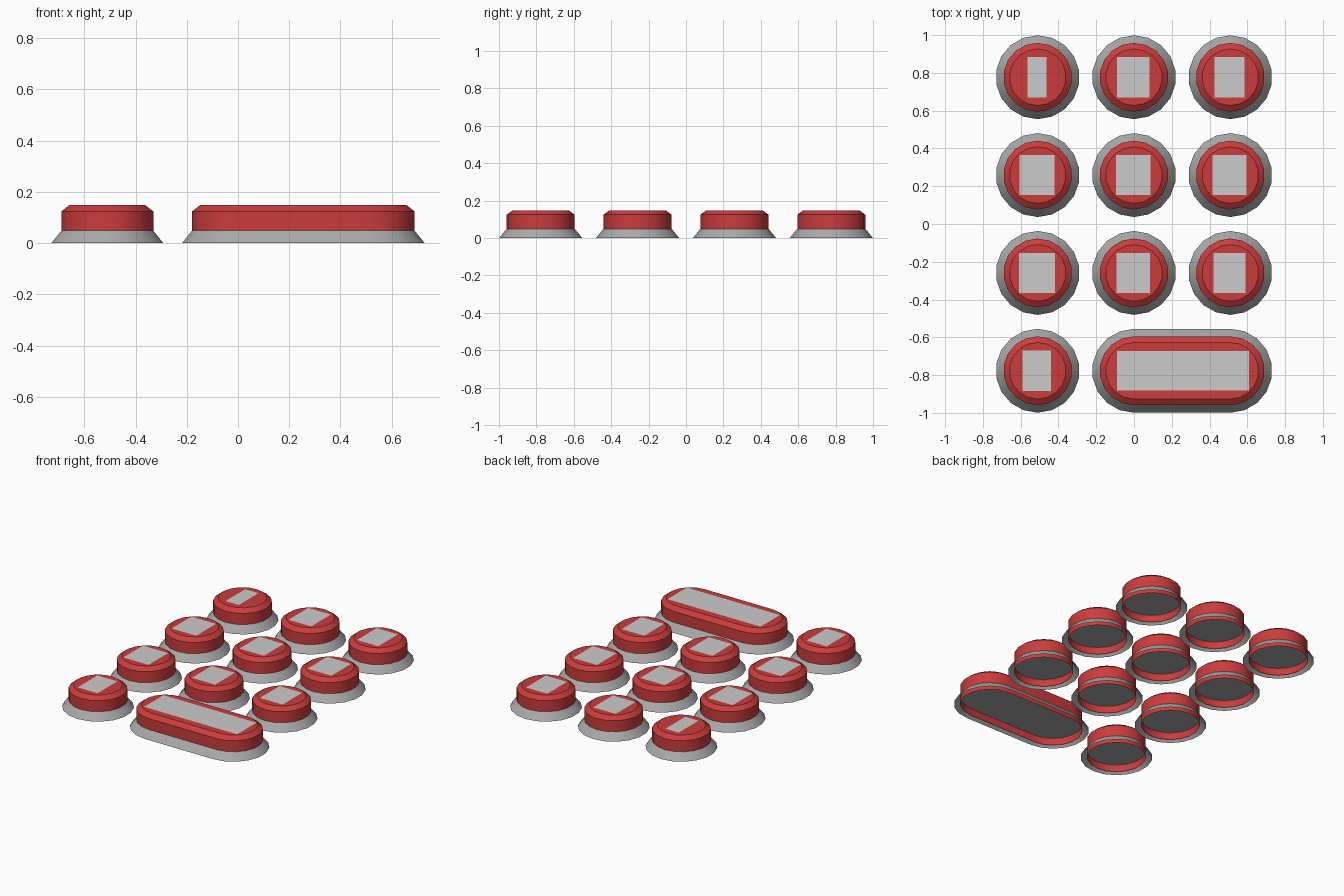
import bpy
import bmesh
from math import pi, cos, sin

cube = bpy.data.objects.get("Cube")
if cube:
    bpy.data.objects.remove(cube, do_unlink=True)


def material(name, rgb):
    m = bpy.data.materials.new(name)
    m.use_nodes = True
    m.diffuse_color = (*rgb, 1)
    m.node_tree.nodes["Principled BSDF"].inputs["Base Color"].default_value = (*rgb, 1)
    return m


RED = material("red rubber", (0.6, 0.045, 0.045))
GREY = material("grey rubber", (0.4, 0.4, 0.4))
PALE = material("pale grey label", (0.6, 0.6, 0.6))

SPACING_X, SPACING_Y = 0.51, 0.518
HALF_SEGMENTS = 9


def outline(radius, length):
    """Round outline, stretched along x into a pill when length > 0."""
    points = []
    for side in (1, -1):
        for i in range(HALF_SEGMENTS + 1):
            if length == 0 and i == HALF_SEGMENTS:
                continue
            a = -pi / 2 + pi * i / HALF_SEGMENTS
            points.append((side * (length / 2 + radius * cos(a)), side * radius * sin(a)))
    return points


def make_object(name, bm, mat, location):
    bmesh.ops.recalc_face_normals(bm, faces=bm.faces)
    mesh = bpy.data.meshes.new(name)
    bm.to_mesh(mesh)
    bm.free()
    mesh.materials.append(mat)
    obj = bpy.data.objects.new(name, mesh)
    obj.location = location
    bpy.context.collection.objects.link(obj)
    bpy.ops.object.select_all(action='DESELECT')
    obj.select_set(True)
    bpy.context.view_layer.objects.active = obj
    bpy.ops.object.shade_smooth_by_angle(angle=pi / 6)
    return obj


def shell(name, profile, length, mat, location):
    """Stack of outlines (radius, z), open below and closed on top."""
    bm = bmesh.new()
    rings = [[bm.verts.new((x, y, z)) for x, y in outline(r, length)] for r, z in profile]
    for low, high in zip(rings, rings[1:]):
        n = len(low)
        for i in range(n):
            j = (i + 1) % n
            bm.faces.new((low[i], low[j], high[j], high[i]))
    bm.faces.new(rings[-1])
    return make_object(name, bm, mat, location)


def label_plate(name, width, depth, location):
    bm = bmesh.new()
    corners = ((-1, -1), (1, -1), (1, 1), (-1, 1))
    bm.faces.new([bm.verts.new((sx * width / 2, sy * depth / 2, 0)) for sx, sy in corners])
    return make_object(name, bm, PALE, location)


def key(name, x, y, length, label_width, label_depth, shift=0.0):
    # flared skirt with a closed deck, then the cap that passes through it
    shell(name + "_skirt", [(0.222, 0), (0.181, 0.05)], length, GREY, (x, y, 0))
    shell(name + "_cap", [(0.182, 0.001), (0.182, 0.124), (0.150, 0.148)], length, RED, (x, y, 0))
    label_plate(name + "_label", label_width, label_depth, (x + shift, y, 0.15))


# round keys: label widths per row, back to front
label_widths = [(0.10, 0.17, 0.16), (0.185, 0.185, 0.18), (0.19, 0.175, 0.17), (0.15,)]
for row, widths in enumerate(label_widths):
    for col, width in enumerate(widths):
        key(f"key_row{row + 1}_column{col + 1}", (col - 1) * SPACING_X,
            (1.5 - row) * SPACING_Y, 0, width, 0.212, -0.004)

# wide key at the front
key("wide_key", SPACING_X / 2, -1.5 * SPACING_Y, SPACING_X, 0.70, 0.208, 0.005)
